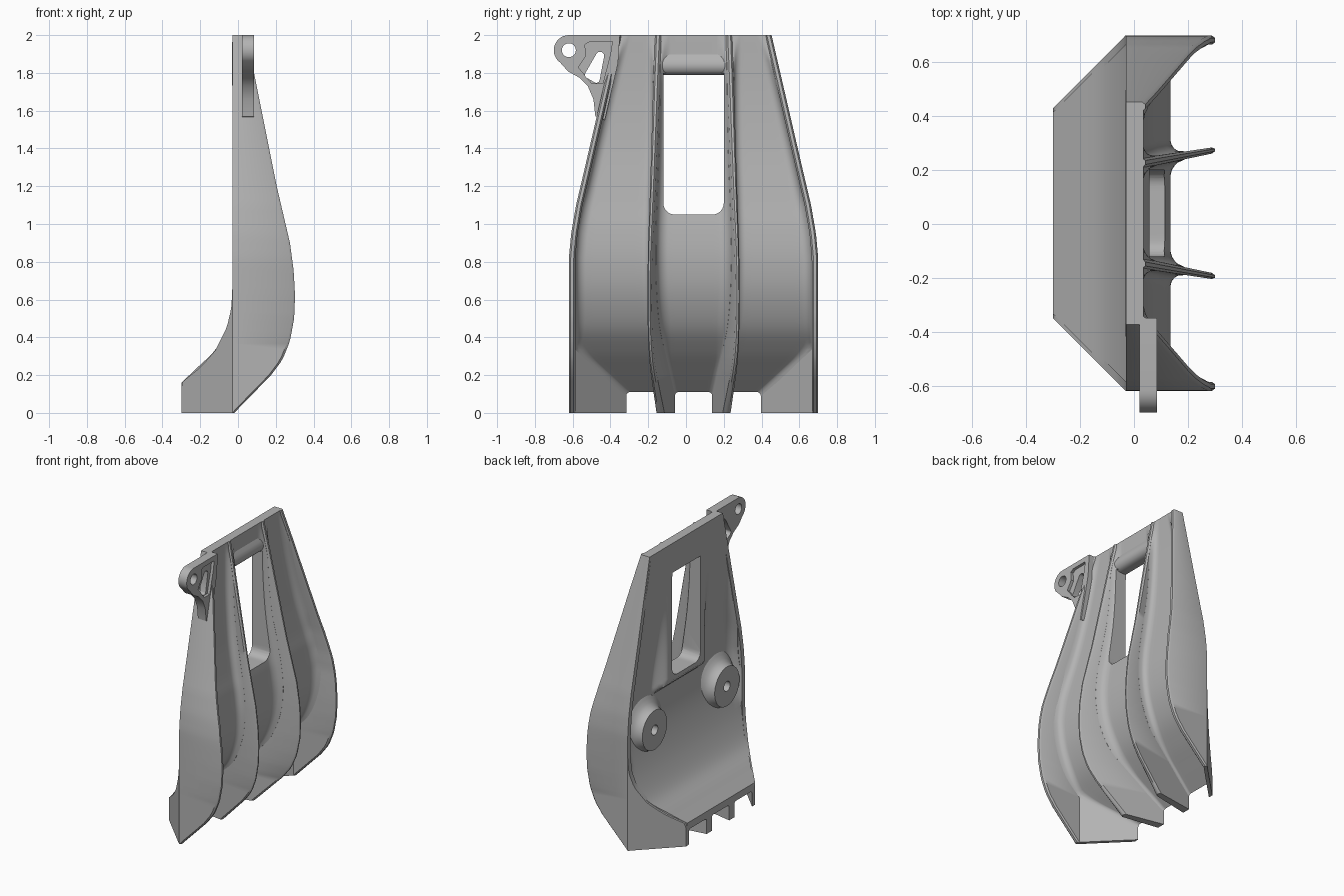
import bpy, bmesh, math
from mathutils import Vector

cube = bpy.data.objects.get("Cube")
if cube:
    bpy.data.objects.remove(cube, do_unlink=True)

grey = bpy.data.materials.new("plain_grey")
grey.use_nodes = True
grey.diffuse_color = (0.45, 0.45, 0.45, 1)
grey.node_tree.nodes["Principled BSDF"].inputs["Base Color"].default_value = grey.diffuse_color

MID = 0.04      # centre line of the body in y
BACK = -0.03    # flat back plane in x
LIP = -0.30     # furthest reach of the lower lip
WALL = 0.034    # side wall thickness
ROUND = 0.012   # rounding of the free edges

# Half width, front edge and back edge by height: (z, value)
HALF = [(0, .66), (.82, .66), (.95, .648), (1.1, .622), (1.3, .575), (2, .413)]
FRONT = [(0, -.02), (.2, .175), (.28, .235), (.38, .275), (.5, .297), (.62, .302),
         (.75, .295), (.9, .275), (1.2, .205), (1.8, .085), (2, .042)]
REAR = [(0, LIP), (.16, LIP), (.24, -.2), (.33, -.12), (.45, -.06), (.55, -.036), (.65, BACK)]
# Curved panel section, outside and inside: (x, z)
OUTER = [(LIP, .11), (-.18, .22), (-.06, .335), (.04, .46), (.11, .63), (.135, .8),
         (.127, .97), (.1, 1.13), (.06, 1.4), (.038, 1.7), (.035, 2)]
INNER = [(LIP, .16), (-.21, .245), (-.12, .335), (-.05, .465), (.005, .62), (.042, .78),
         (.055, .94), (.042, 1.12), (0, 1.42), (BACK, 1.72), (BACK, 2)]


def look(table, z):
    if z <= table[0][0]:
        return table[0][1]
    for (a, va), (b, vb) in zip(table, table[1:]):
        if z <= b:
            return va + (vb - va) * (z - a) / (b - a)
    return table[-1][1]


def ramp(v, a, b):
    t = min(max((v - a) / (b - a), 0), 1)
    return t * t * (3 - 2 * t)


def spline(points, steps=6):
    p = [Vector(q) for q in points]
    out = []
    for i in range(len(p) - 1):
        a, b, c, d = p[max(i - 1, 0)], p[i], p[i + 1], p[min(i + 2, len(p) - 1)]
        for k in range(steps):
            t = k / steps
            m, n = (c - a) / 2, (d - b) / 2
            out.append(b + m * t + (3 * (c - b) - 2 * m - n) * t ** 2 + (2 * (b - c) + m + n) * t ** 3)
    return out + [p[-1]]


def loft(name, rings):
    """Solid through a stack of closed rings."""
    bm = bmesh.new()
    rows = [[bm.verts.new(p) for p in ring] for ring in rings]
    n = len(rows[0])
    for a, b in zip(rows, rows[1:]):
        for i in range(n):
            j = (i + 1) % n
            bm.faces.new((a[i], a[j], b[j], b[i]))
    bm.faces.new(rows[0])
    bm.faces.new(rows[-1])
    bmesh.ops.remove_doubles(bm, verts=bm.verts, dist=0.0002)
    bmesh.ops.recalc_face_normals(bm, faces=bm.faces)
    mesh = bpy.data.meshes.new(name)
    bm.to_mesh(mesh)
    bm.free()
    mesh.materials.append(grey)
    ob = bpy.data.objects.new(name, mesh)
    bpy.context.collection.objects.link(ob)
    return ob


def smooth(ob):
    bpy.ops.object.select_all(action='DESELECT')
    ob.select_set(True)
    bpy.context.view_layer.objects.active = ob
    bpy.ops.object.shade_smooth_by_angle(angle=math.radians(38))


def slab(name, outline, x0, x1):
    """Outline in (y, z) extruded along x."""
    return loft(name, [[(x, y, z) for y, z in outline] for x in (x0, x1)])


def circle(y, z, r, start=0, end=360, n=24):
    return [(y + r * math.cos(math.radians(start + (end - start) * i / n)),
             z + r * math.sin(math.radians(start + (end - start) * i / n)))
            for i in range(n + (end - start < 360))]


def cut(ob, cutter):
    cutter.hide_render = True
    mod = ob.modifiers.new("cut", "BOOLEAN")
    mod.operation, mod.solver, mod.object = 'DIFFERENCE', 'EXACT', cutter
    bpy.context.view_layer.objects.active = ob
    bpy.ops.object.modifier_apply(modifier=mod.name)
    bpy.data.objects.remove(cutter, do_unlink=True)


def rib_offset(x):
    return 0.188 + 0.18 * (x - 0.04)


def rib_half(x):
    return 0.01 + 0.03 * (0.3 - x)


def width_at(x, z):
    return look(HALF, z) + min(0, x - BACK)


def fillet(d, r):
    d = min(max(d, 0), r)
    return r - math.sqrt(r * r - (r - d) ** 2)


def stations(x, z, r):
    """Half-width positions, dense in the fillets beside rib and wall."""
    w, a, b = width_at(x, z), rib_offset(x) - rib_half(x), rib_offset(x) + rib_half(x)
    stops = [0, a - r, a, b, b + r, w - WALL - r, w - WALL, w - 0.015]
    ys = []
    for s, e, n in zip(stops, stops[1:], (5, 8, 2, 8, 8, 8, 1)):
        ys += [s + (e - s) * k / n for k in range(n)]
    ys.append(stops[-1])
    return [-y for y in reversed(ys[1:])] + ys


# Curved panel, thickened into fillets beside the ribs and side walls
outer, inner = spline(OUTER), spline(INNER)
rings = []
for o, i in zip(outer, inner):
    n = (o - i).normalized()
    r = 0.02 + 0.035 * ramp(o.x, -0.15, 0.1)
    front_row, back_row = [], []
    for y in stations(o.x, o.y, r):
        by_wall = fillet(width_at(o.x, o.y) - WALL - abs(y), r)
        by_rib = fillet(abs(abs(y) - rib_offset(o.x)) - rib_half(o.x), r)
        p = o + n * max(by_wall, by_rib)
        p.x, p.y = min(p.x, max(o.x, look(FRONT, p.y) - 0.01)), min(p.y, 2)
        # Follow the lean of the rib or wall as the fillet climbs it
        if by_rib > by_wall:
            lean = rib_offset(p.x) - rib_offset(o.x)
        else:
            lean = width_at(p.x, p.y) - width_at(o.x, o.y)
        front_row.append((p.x, MID + y + math.copysign(lean, y), p.y))
    for y in stations(i.x, i.y, 0.07):
        q = i - n * fillet(width_at(i.x, i.y) - WALL - abs(y), 0.07) * ramp(i.x, BACK, 0.03)
        x = max(q.x, min(i.x, look(REAR, q.y)))
        # Flat frame around the window
        frame = ramp(-max(abs(y) - 0.2, 1.02 - i.y), -0.08, 0)
        back_row.append((x + (min(x, BACK) - x) * frame, MID + y, min(q.y, 2)))
    rings.append(front_row + back_row[::-1])
panel = loft("curved_panel", rings)

# Window with rounded lower corners
opening = [(0.20, 1.80), (-0.12, 1.80)]
opening += circle(-0.06, 1.11, 0.06, 180, 270, 6) + circle(0.14, 1.11, 0.06, 270, 360, 6)
cut(panel, slab("window_cutter", opening, -0.5, 0.5))
smooth(panel)

# Rounded bar above the window
BAR = [(BACK, 1.9), (.034, 1.9), (.048, 1.875), (.058, 1.85), (.058, 1.83), (.05, 1.808),
       (.035, 1.795), (.015, 1.79), (BACK, 1.79)]
smooth(loft("window_bar", [[(x, MID + y, z) for x, z in BAR] for y in (-.185, .185)]))

# Side walls, folded inwards below the back plane
heights = [2 * i / 60 for i in range(61)]
for side, label in ((1, "rear"), (-1, "front")):
    rings = []
    for z in heights:
        h, f, r = look(HALF, z), look(FRONT, z), look(REAR, z)
        section = [(f, h - .009), (f - ROUND, h), (BACK, h), (r, h + min(0, r - BACK))]
        inside = [(x, y - t) for (x, y), t in zip(section, (WALL - .018, WALL, WALL, WALL))]
        rings.append([(x, MID + side * y, z) for x, y in section + inside[::-1]])
    smooth(loft(label + "_side_wall", rings))

# Two splayed ribs, thinner towards the rounded edge
mid_line = [((o.y + i.y) / 2, (o.x + i.x) / 2) for o, i in zip(outer, inner)]
for side, label in ((1, "rear"), (-1, "front")):
    rings = []
    for z in heights:
        root, tip = look(mid_line, z), look(FRONT, z)
        section = [(root, 1), (tip - ROUND, 1), (tip, .4), (tip, -.4), (tip - ROUND, -1), (root, -1)]
        rings.append([(x, MID + side * (rib_offset(x) + s * (rib_half(x) + .001)), z)
                      for x, s in section])
    smooth(loft(label + "_rib", rings))

# Round mounting bosses on the back, flared at the foot, each with a blind hole
BOSS = [(.001, .03), (.035, .03), (.035, BACK), (.14, BACK), (.145, -.012),
        (.155, .01), (.172, .03), (.195, .045), (.22, .06)]
for y, label in ((0.395, "rear"), (-0.42, "front")):
    rings = [[(x, max(cy, MID - .645), cz) for cy, cz in circle(y, 0.745, r, n=40)] for r, x in BOSS]
    smooth(loft(label + "_boss", rings))

# Hinge lug with pin hole, shallow pocket and triangular opening
outline = [(-0.35, 2.0)] + circle(-0.62, 1.92, 0.08, 90, 235, 14)
outline += [(-.625, 1.808), (-.565, 1.775), (-.52, 1.73), (-.49, 1.66), (-.48, 1.57),
            (-.43, 1.55), (-.36, 1.85)]
lug = slab("hinge_lug", outline, 0.02, 0.085)
pocket = [(-.39, 1.965), (-.51, 1.965), (-.535, 1.95), (-.53, 1.89), (-.57, 1.83),
          (-.5, 1.745), (-.44, 1.745), (-.4, 1.9)]
cut(lug, slab("pocket_cutter", pocket, 0.065, 0.2))
cut(lug, slab("pin_cutter", circle(-0.62, 1.92, 0.037), -0.2, 0.2))
triangle = circle(-.455, 1.89, .022, 0, 150, 5) + circle(-.515, 1.79, .02, 150, 255, 5)
triangle += circle(-.475, 1.765, .018, 255, 345, 5)
cut(lug, slab("triangle_cutter", triangle, -0.2, 0.2))
smooth(lug)
